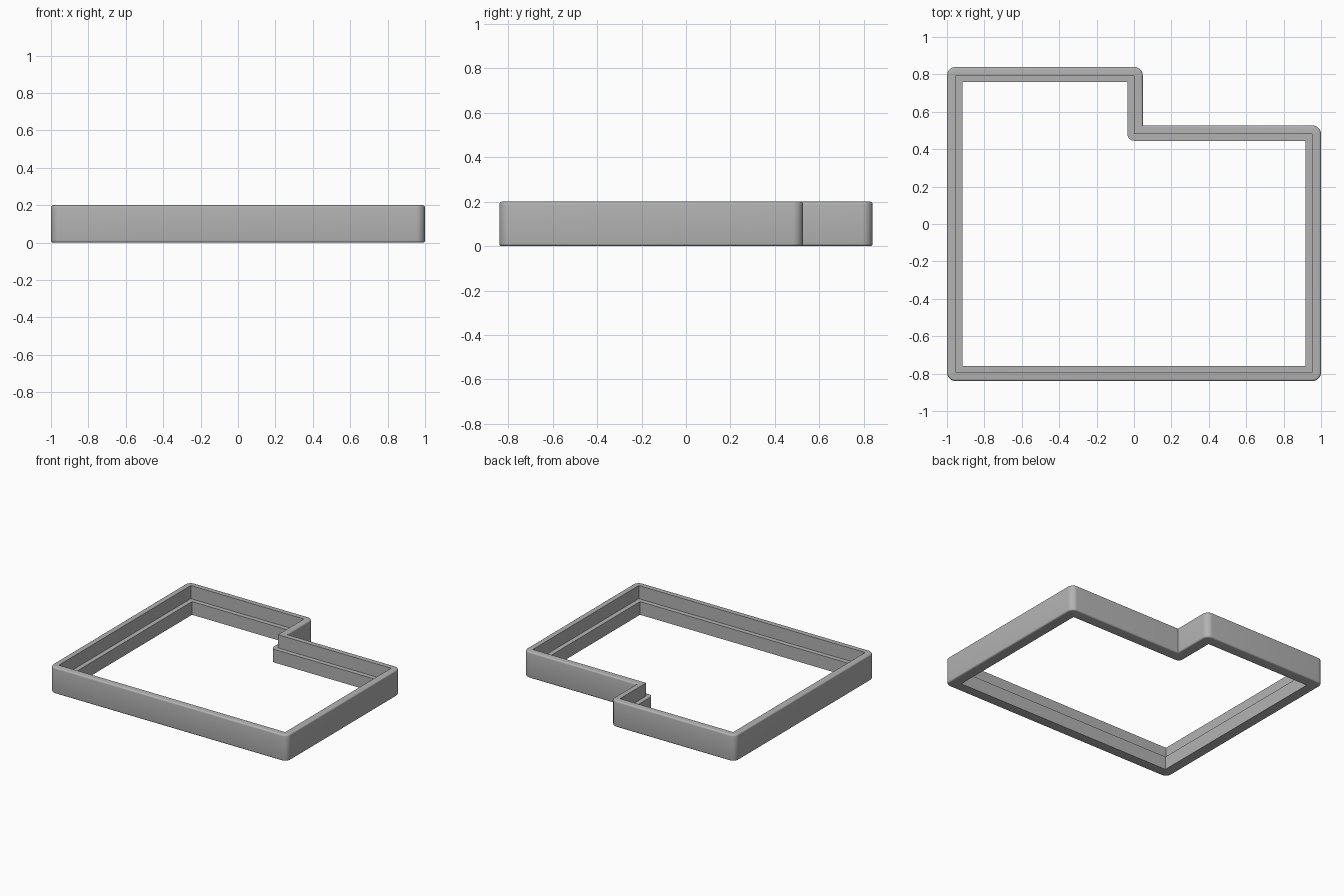
import bpy
import bmesh
from math import cos, sin, pi
from mathutils import Vector

cube = bpy.data.objects.get("Cube")
if cube:
    bpy.data.objects.remove(cube, do_unlink=True)

WALL, LEDGE = 0.047, 0.035      # wall thickness, ledge width
HEIGHT, LEDGE_Z = 0.2, 0.1
ROUND = 0.012                   # rounding of the outer rims
STEPS = 8                       # segments per rounded corner

# Inner wall line, counter-clockwise, with the notch at the back left
X, Y = 1 - WALL, 0.84 - WALL
outline = [Vector(p) for p in
           [(-X, -Y), (X, -Y), (X, 0.48), (0, 0.48), (0, Y), (-X, Y)]]


def offset_ring(d):
    """Offset the outline by d: round on the outside of a turn, mitred inside."""
    points = []
    for i, p in enumerate(outline):
        a = (p - outline[i - 1]).normalized()
        b = (outline[(i + 1) % len(outline)] - p).normalized()
        n0, n1 = Vector((a.y, -a.x)), Vector((b.y, -b.x))
        turn = a.x * b.y - a.y * b.x
        for k in range(STEPS + 1):
            t = k / STEPS * pi / 2
            if turn * d > 0:
                points.append(p + d * (n0 * cos(t) + n1 * sin(t)))
            else:
                points.append(p + d * (n0 + n1))
    return points


# Cross-section as (offset, height), going down the outside and up the inside
arc = [(WALL - ROUND + ROUND * sin(k * pi / 8),
        HEIGHT - ROUND + ROUND * cos(k * pi / 8)) for k in range(5)]
section = arc + [(o, HEIGHT - z) for o, z in reversed(arc)]
section += [(-LEDGE, 0), (-LEDGE, LEDGE_Z), (0, LEDGE_Z), (0, HEIGHT)]

# Sweep the section around the outline
bm = bmesh.new()
rings = [[bm.verts.new((p.x, p.y, z)) for p in offset_ring(o)] for o, z in section]
for r, ring in enumerate(rings):
    below = rings[(r + 1) % len(rings)]
    for i in range(len(ring)):
        j = (i + 1) % len(ring)
        bm.faces.new((ring[i], below[i], below[j], ring[j]))
bmesh.ops.remove_doubles(bm, verts=bm.verts, dist=0.0001)
bmesh.ops.recalc_face_normals(bm, faces=bm.faces)
mesh = bpy.data.meshes.new("stepped_frame")
bm.to_mesh(mesh)
bm.free()

frame = bpy.data.objects.new("stepped_frame", mesh)
bpy.context.collection.objects.link(frame)

# Plain grey
grey = bpy.data.materials.new("grey")
grey.use_nodes = True
colour = (0.45, 0.45, 0.45, 1)
grey.diffuse_color = colour
grey.node_tree.nodes["Principled BSDF"].inputs["Base Color"].default_value = colour
mesh.materials.append(grey)

bpy.ops.object.select_all(action="DESELECT")
frame.select_set(True)
bpy.context.view_layer.objects.active = frame
bpy.ops.object.shade_smooth_by_angle(angle=pi / 6)
